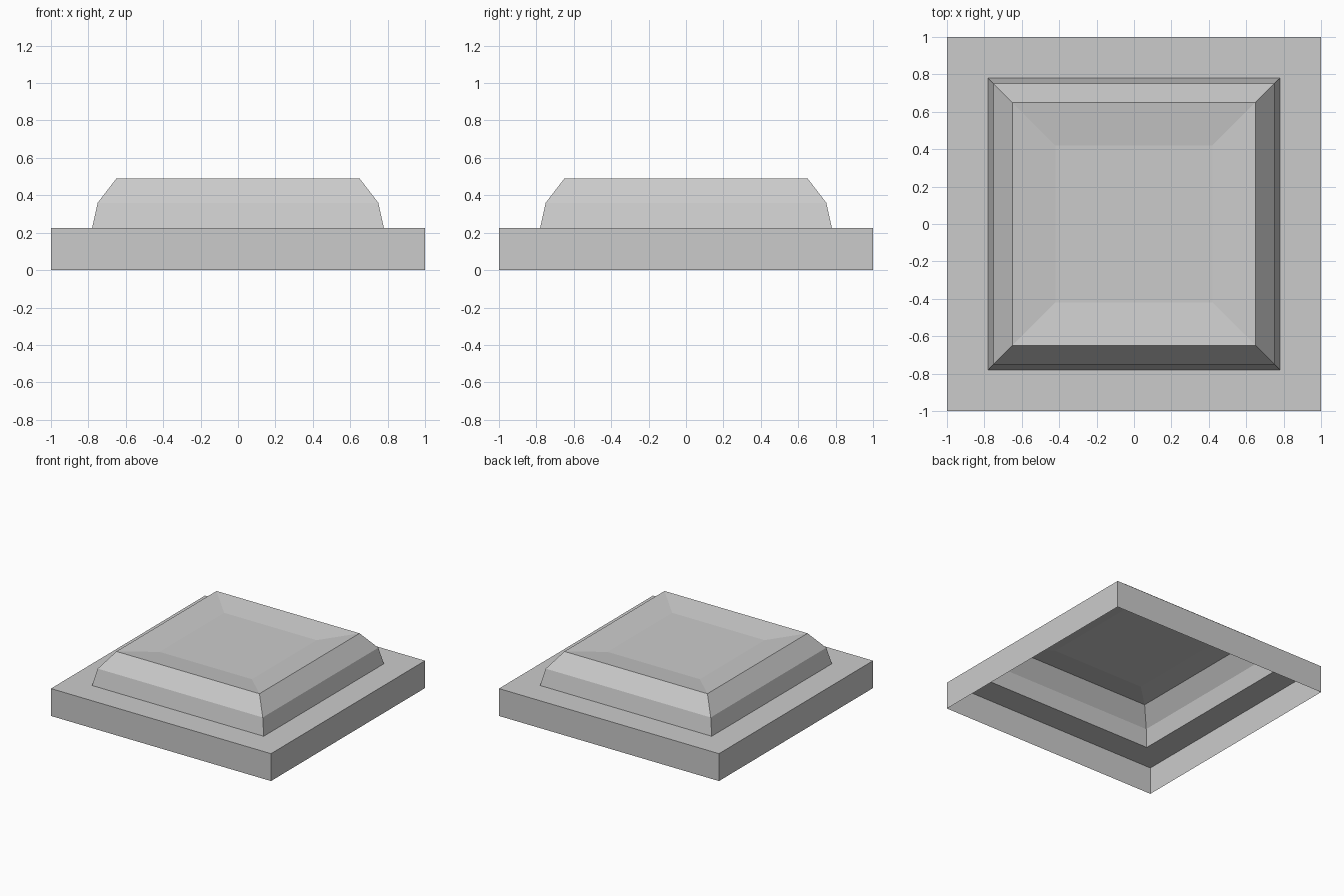
import bpy
import bmesh

cube = bpy.data.objects.get("Cube")
if cube:
    bpy.data.objects.remove(cube, do_unlink=True)

# Single plain grey
grey = bpy.data.materials.new("light grey")
grey.use_nodes = True
colour = (0.6, 0.6, 0.6, 1.0)
grey.diffuse_color = colour
grey.node_tree.nodes["Principled BSDF"].inputs["Base Color"].default_value = colour


def square_shell(name, profile, cap=False):
    """Open thin shell of stacked square rings; profile holds (half width, height)."""
    bm = bmesh.new()
    rings = [[bm.verts.new((sx * r, sy * r, z))
              for sx, sy in ((-1, -1), (1, -1), (1, 1), (-1, 1))]
             for r, z in profile]
    for low, high in zip(rings, rings[1:]):
        for i in range(4):
            j = (i + 1) % 4
            bm.faces.new((low[i], low[j], high[j], high[i]))
    if cap:
        bm.faces.new(rings[-1])
    mesh = bpy.data.meshes.new(name)
    bm.to_mesh(mesh)
    bm.free()
    mesh.materials.append(grey)
    obj = bpy.data.objects.new(name, mesh)
    bpy.context.collection.objects.link(obj)
    return obj


# Base skirt with its flat ledge, open underneath
square_shell("base_plinth", [(1.0, 0.0), (1.0, 0.225), (0.78, 0.225)])

# Raised cap: steep side, chamfer, then a shallow dished top
square_shell("dished_cap",
             [(0.78, 0.225), (0.75, 0.36), (0.65, 0.49), (0.42, 0.46)], cap=True)
